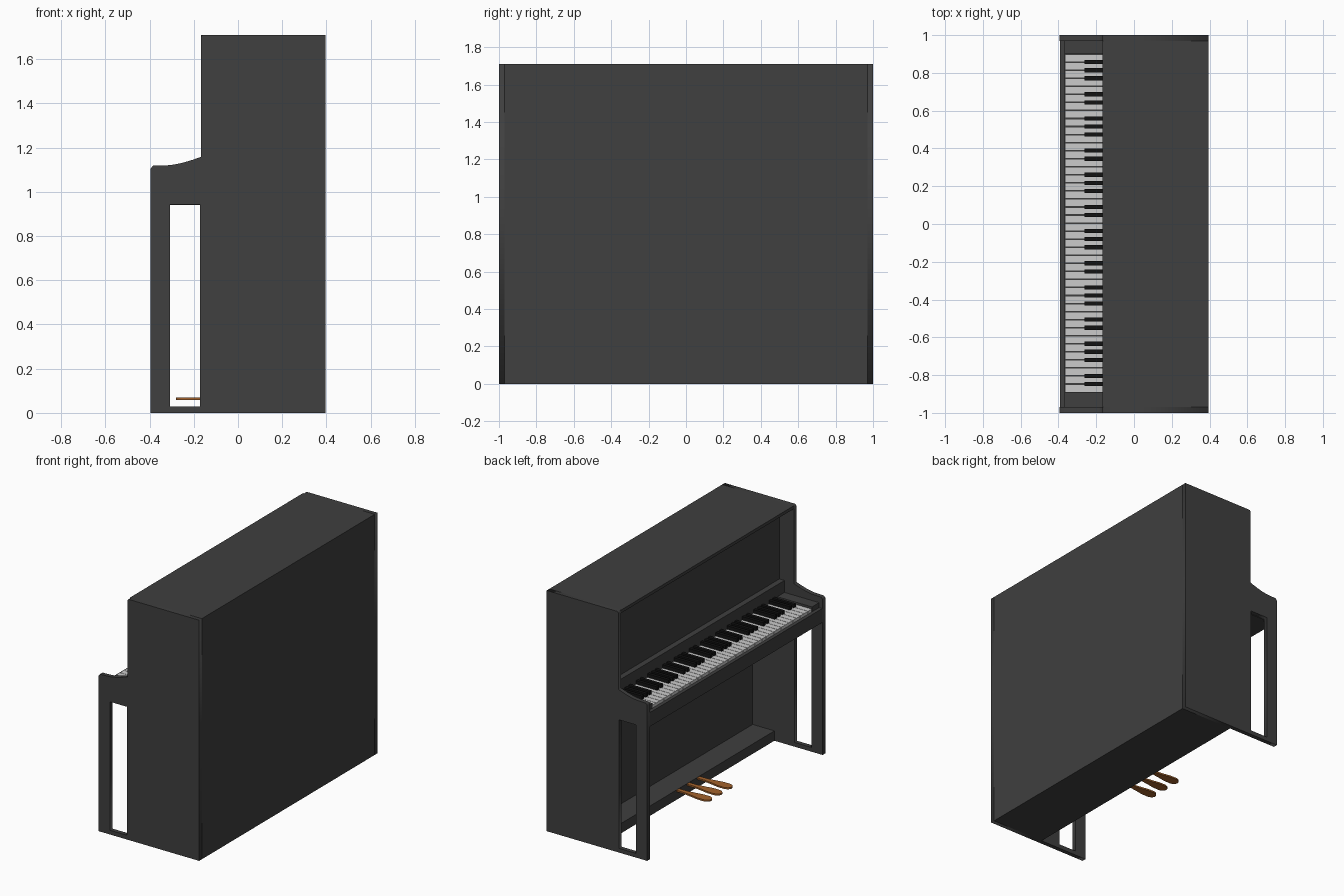
import bpy, bmesh, math
from mathutils import Matrix

if "Cube" in bpy.data.objects:
    bpy.data.objects.remove(bpy.data.objects["Cube"])


def material(name, rgb):
    m = bpy.data.materials.new(name)
    m.diffuse_color = (*rgb, 1)
    m.use_nodes = True
    m.node_tree.nodes["Principled BSDF"].inputs["Base Color"].default_value = m.diffuse_color
    return m


CASE = material("dark_case", (0.05, 0.05, 0.05))
IVORY = material("white_keys", (0.75, 0.75, 0.75))
EBONY = material("black_keys", (0.006, 0.006, 0.006))
BRASS = material("pedal_brass", (0.36, 0.12, 0.025))


def finish(name, bm, mat):
    bmesh.ops.recalc_face_normals(bm, faces=bm.faces)
    me = bpy.data.meshes.new(name)
    bm.to_mesh(me)
    bm.free()
    me.materials.append(mat)
    ob = bpy.data.objects.new(name, me)
    bpy.context.collection.objects.link(ob)
    return ob


def add_box(bm, x, y, z):
    mid = [(a + b) / 2 for a, b in (x, y, z)]
    size = [b - a for a, b in (x, y, z)]
    bmesh.ops.create_cube(bm, size=1, matrix=Matrix.Translation(mid) @ Matrix.Diagonal((*size, 1)))


def box(name, x, y, z, mat=CASE):
    bm = bmesh.new()
    add_box(bm, x, y, z)
    return finish(name, bm, mat)


def outline_solid(name, outlines, depth, mat):
    """Extrude flat outlines (inner ones become holes) along local z."""
    cu = bpy.data.curves.new(name, 'CURVE')
    cu.dimensions, cu.fill_mode, cu.extrude = '2D', 'BOTH', depth / 2
    for pts in outlines:
        sp = cu.splines.new('POLY')
        sp.points.add(len(pts) - 1)
        for p, (u, v) in zip(sp.points, pts):
            p.co = (u, v, 0, 1)
        sp.use_cyclic_u = True
    tmp = bpy.data.objects.new(name + "_tmp", cu)
    me = bpy.data.meshes.new_from_object(tmp)
    bpy.data.objects.remove(tmp)
    bm = bmesh.new()
    bm.from_mesh(me)
    bmesh.ops.remove_doubles(bm, verts=bm.verts, dist=1e-5)
    bpy.data.meshes.remove(me)
    return finish(name, bm, mat)


BACK, FRONT, BODY, INNER = 0.395, -0.395, -0.168, 0.97

# Side panels: tall body, curved arm, front leg and open gap
arm = [(-0.32 + 0.152 * t / 8, 1.12 + 0.038 * (t / 8) ** 1.5) for t in range(9)]
profile = [(BACK, 0), (FRONT, 0), (FRONT, 1.105), (-0.385, 1.118)] + arm
profile += [(BODY, 1.70), (-0.16, 1.71), (BACK, 1.71)]
gap = [(-0.308, 0.03), (-0.172, 0.03), (-0.172, 0.943), (-0.308, 0.943)]
for side, label in ((1, "left"), (-1, "right")):
    ob = outline_solid("side_panel_" + label, [profile, gap], 1 - INNER, CASE)
    ob.rotation_euler.x = math.pi / 2
    ob.location.y = side * (1 + INNER) / 2

# Case panels
W = (-INNER, INNER)
box("lid", (BODY, BACK), W, (1.688, 1.71))
box("back_panel", (0.365, BACK), W, (0, 1.688))
box("upper_front_panel", (-0.055, -0.025), W, (1.0, 1.688))
box("lower_front_panel", (0.155, 0.185), W, (0.07, 0.94))
box("plinth", (-0.016, 0.365), W, (0, 0.07))

# Keyboard surround
box("key_bed", (-0.37, 0.185), W, (0.94, 1.0))
box("key_slip", (FRONT + 0.003, -0.367), W, (0.94, 1.04))
box("fallboard", (-0.095, -0.055), W, (1.0, 1.16))
box("key_block_left", (-0.367, -0.095), (0.90, INNER), (1.0, 1.075))
box("key_block_right", (-0.367, -0.095), (-INNER, -0.89), (1.0, 1.075))

# Keys: six octaves
TOP_Y, KEY = 0.8995, 0.0426
whites, blacks = bmesh.new(), bmesh.new()
for k in range(42):
    y = TOP_Y - k * KEY
    add_box(whites, (-0.365, -0.09), (y - KEY + 0.0015, y - 0.0015), (1.0, 1.06))
    if k % 7 in (0, 1, 2, 4, 5):
        add_box(blacks, (-0.262, -0.09), (y - KEY - 0.011, y - KEY + 0.011), (1.05, 1.085))
finish("white_keys", whites, IVORY)
finish("black_keys", blacks, EBONY)

# Pedals: narrow stem widening to a rounded toe
half = [(0.0, 0.014), (-0.08, 0.016), (-0.14, 0.024), (-0.19, 0.033)]
half += [(-0.235 - 0.045 * math.sin(a), 0.034 * math.cos(a)) for a in (i * math.pi / 12 for i in range(6))]
shape = half + [(-0.28, 0)] + [(x, -y) for x, y in reversed(half)]
for i in (-1, 0, 1):
    ob = outline_solid("pedal_%d" % (i + 2), [shape], 0.011, BRASS)
    ob.location = (0, 0.115 * i, 0.063)
